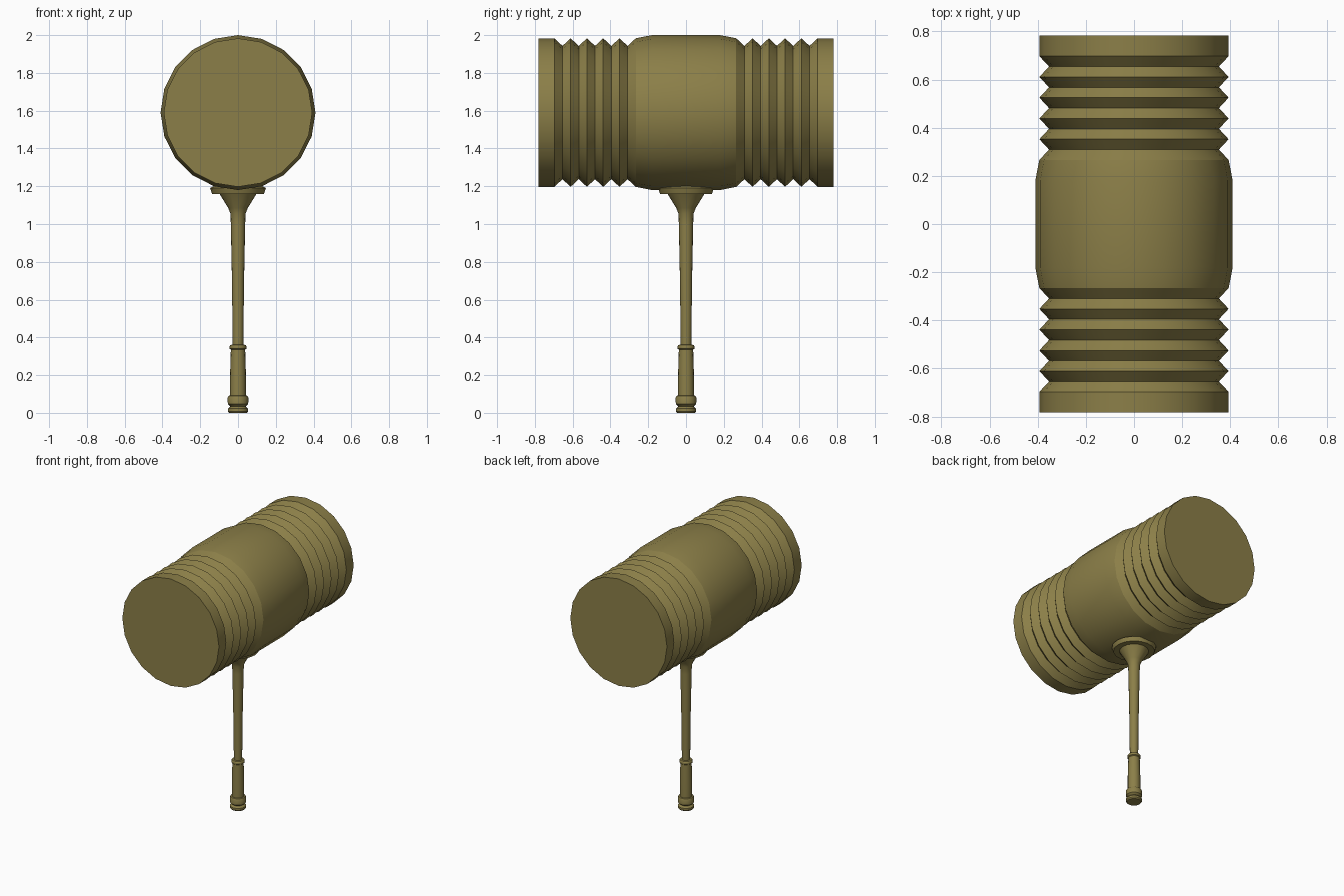
import bpy, bmesh, math

if "Cube" in bpy.data.objects:
    bpy.data.objects.remove(bpy.data.objects["Cube"])

wood = bpy.data.materials.new("olive wood")
wood.diffuse_color = (0.26, 0.212, 0.065, 1)
wood.use_nodes = True
wood.node_tree.nodes["Principled BSDF"].inputs["Base Color"].default_value = wood.diffuse_color


def lathe(name, profile, sides, to_world):
    """Revolve (radius, height) pairs around an axis and cap both ends."""
    bm = bmesh.new()
    rings = []
    for r, h in profile:
        ring = []
        for i in range(sides):
            a = 2 * math.pi * i / sides
            ring.append(bm.verts.new(to_world(r * math.cos(a), r * math.sin(a), h)))
        rings.append(ring)
    for a, b in zip(rings, rings[1:]):
        for i in range(sides):
            j = (i + 1) % sides
            bm.faces.new((a[i], a[j], b[j], b[i]))
    bm.faces.new(rings[0])
    bm.faces.new(rings[-1])
    bmesh.ops.recalc_face_normals(bm, faces=bm.faces)
    mesh = bpy.data.meshes.new(name)
    bm.to_mesh(mesh)
    bm.free()
    mesh.materials.append(wood)
    obj = bpy.data.objects.new(name, mesh)
    bpy.context.collection.objects.link(obj)
    bpy.ops.object.select_all(action='DESELECT')
    obj.select_set(True)
    bpy.context.view_layer.objects.active = obj
    bpy.ops.object.shade_smooth_by_angle(angle=math.radians(30))
    return obj


# Mallet head: swollen middle, five V grooves and a plain band on each end
half = [(0.41, 0.18), (0.393, 0.266)]
for k in range(5):
    y = 0.266 + 0.0862 * k
    half += [(0.353, y + 0.0431), (0.393, y + 0.0862)]
half.append((0.393, 0.782))
head = [(r, -y) for r, y in reversed(half)] + half
lathe("mallet_head", head, 20, lambda u, v, h: (u, h, 1.59 + v))

# Handle: pommel, grip, collar, tapering shaft and flare
handle = [
    (0.048, 0.0), (0.054, 0.008), (0.054, 0.022), (0.040, 0.034), (0.054, 0.046),
    (0.055, 0.08), (0.050, 0.09), (0.042, 0.093), (0.042, 0.20), (0.038, 0.335),
    (0.045, 0.34), (0.045, 0.352), (0.040, 0.36), (0.028, 0.362),
    (0.032, 0.70), (0.038, 1.00), (0.040, 1.055), (0.052, 1.085),
    (0.098, 1.16), (0.098, 1.20),
]
lathe("handle", handle, 16, lambda u, v, h: (u, v, h))

# Flange seating the handle against the head
flange = [(0.09, 1.16), (0.138, 1.16), (0.148, 1.19), (0.125, 1.203), (0.07, 1.215)]
lathe("flange", flange, 16, lambda u, v, h: (u, v, h))
